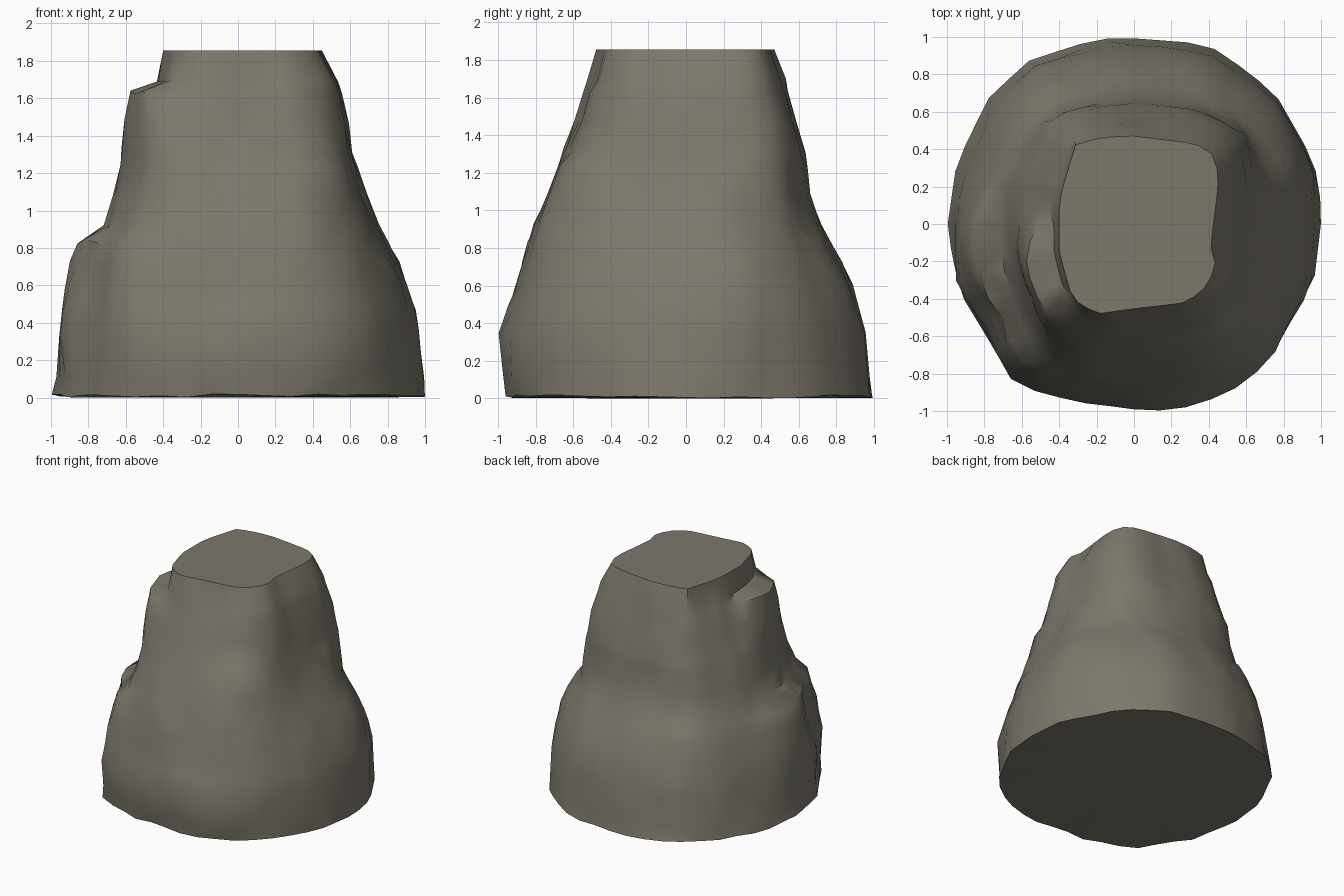
import bpy, bmesh, math, random

if "Cube" in bpy.data.objects:
    bpy.data.objects.remove(bpy.data.objects["Cube"])

random.seed(4)
SEG = 44

# height, then reach of the core to -x, +x, -y, +y, and the limit of ledges to -x
PROFILE = [
    (0.01, 1.00, 1.005, 0.97, 1.00, 1.0), (0.12, 0.975, 1.00, 0.99, 0.98, .975),
    (0.35, 0.93, 0.975, 1.015, 0.955, .955), (0.48, 0.895, 0.95, 0.96, 0.925, .94),
    (0.60, 0.86, 0.91, 0.93, 0.885, .925), (0.72, 0.82, 0.86, 0.90, 0.83, .90),
    (0.83, 0.78, 0.81, 0.87, 0.77, .86), (0.92, 0.72, 0.77, 0.835, 0.72, .74),
    (1.08, 0.67, 0.70, 0.765, 0.665, .69), (1.24, 0.62, 0.65, 0.705, 0.65, .66),
    (1.32, 0.59, 0.625, 0.67, 0.635, .645), (1.48, 0.52, 0.60, 0.61, 0.585, .62),
    (1.63, 0.46, 0.56, 0.56, 0.545, .585), (1.69, 0.43, 0.54, 0.53, 0.525, .46),
    (1.855, 0.40, 0.45, 0.48, 0.47, .40),
]
# plan outlines of the base and of the cut top
BASE = [(1, .05), (.96, .33), (.75, .70), (.45, .93), (.3, .97), (-.1, 1), (-.3, .96),
        (-.57, .87), (-.78, .67), (-.95, .32), (-1, -.03), (-.93, -.38), (-.8, -.6),
        (-.68, -.81), (-.3, -.95), (.15, -.99), (.43, -.93), (.64, -.81), (.77, -.66), (.96, -.3)]
TOP = [(.45, .2), (.44, .36), (.33, .43), (0, .47), (-.15, .465), (-.31, .43), (-.38, .2), (-.4, .1),
       (-.4, -.15), (-.33, -.4), (-.2, -.48), (.28, -.42), (.37, -.35), (.44, -.24), (.41, -.12)]
# rock ledges and hollows: angle, half width (degrees), bottom, top, bulge
LEDGES = [(191, 22, 0.1, 0.83, 0.09), (205, 28, 1.2, 1.63, 0.13),
          (224, 18, 0.2, 0.83, 0.04), (207, 9, 0.1, 0.72, -0.03),
          (303, 22, 0.75, 1.24, 0.035), (20, 18, 0.2, 0.83, 0.02),
          (45, 25, 0.45, 0.92, -0.025), (48, 25, 1.0, 1.48, 0.02)]


def polar(points, sx=(1, 1), sy=(1, 1)):
    """Outline as sorted (angle, x, y), scaled to unit reach and closed."""
    out = []
    for x, y in points:
        x /= sx[x > 0]
        y /= sy[y > 0]
        out.append((math.atan2(y, x) % math.tau, x, y))
    out.sort()
    return [(out[-1][0] - math.tau, *out[-1][1:])] + out + [(out[0][0] + math.tau, *out[0][1:])]


def radius(outline, a):
    """Distance from the centre to the straight-sided outline at an angle."""
    for (a0, x0, y0), (a1, x1, y1) in zip(outline, outline[1:]):
        if a0 <= a <= a1:
            dx, dy = x1 - x0, y1 - y0
            return (x0 * dy - y0 * dx) / (math.cos(a) * dy - math.sin(a) * dx)
    return 1.0


def bulge(a, z):
    total = 0
    for ang, w, z0, z1, amp in LEDGES:
        d = abs((math.degrees(a) - ang + 180) % 360 - 180) / w
        if d < 1 and z0 <= z <= z1 + 0.01:
            total += amp * (1 - d * d) ** .7 * min(1, (z - z0) / 0.35)
    return total


base, top = polar(BASE), polar(TOP, (.40, .45), (.48, .47))
bm = bmesh.new()
rings = []
for i, (z, xn, xp, yn, yp, cap) in enumerate(PROFILE):
    ring = []
    inner = 0 < i < len(PROFILE) - 1
    t = (z / 1.855) ** 1.5
    for k in range(SEG):
        a = math.tau * k / SEG
        r = radius(base, a) * (1 - t) + radius(top, a) * t
        c, s = math.cos(a), math.sin(a)
        x, y = r * c * (xp if c > 0 else xn), r * s * (yp if s > 0 else yn)
        # broad facets and small chips of the rock face
        push = 0
        if inner:
            push = bulge(a, z) + random.uniform(-.007, .007)
            push += .006 * math.sin(7 * a + 3 * z) * math.sin(5 * z + 2 * a)
        x = max(-cap, min(1, x + c * push))
        y = max(-1, min(1, y + s * push))
        dz = random.uniform(-.015, .015) if inner else 0
        if i == 0:
            dz = random.uniform(-.01, .01)
        ring.append(bm.verts.new((x, y, z + dz)))
    rings.append(ring)

# side walls, bottom and flat top
for lo, hi in zip(rings, rings[1:]):
    for k in range(SEG):
        n = (k + 1) % SEG
        bm.faces.new((lo[k], lo[n], hi[n], hi[k]))
bmesh.ops.triangulate(bm, faces=bm.faces[:])
centre = bm.verts.new((0, 0, 0))
for k in range(SEG):
    bm.faces.new((rings[0][(k + 1) % SEG], rings[0][k], centre))
bm.faces.new(rings[-1])
bmesh.ops.recalc_face_normals(bm, faces=bm.faces[:])

mesh = bpy.data.meshes.new("rock_stump")
bm.to_mesh(mesh)
bm.free()
rock = bpy.data.objects.new("rock_stump", mesh)
bpy.context.collection.objects.link(rock)

stone = bpy.data.materials.new("grey brown stone")
stone.diffuse_color = (0.205, 0.188, 0.150, 1)
stone.use_nodes = True
stone.node_tree.nodes["Principled BSDF"].inputs["Base Color"].default_value = stone.diffuse_color
mesh.materials.append(stone)

bpy.context.view_layer.objects.active = rock
rock.select_set(True)
bpy.ops.object.shade_smooth_by_angle(angle=math.radians(42))
